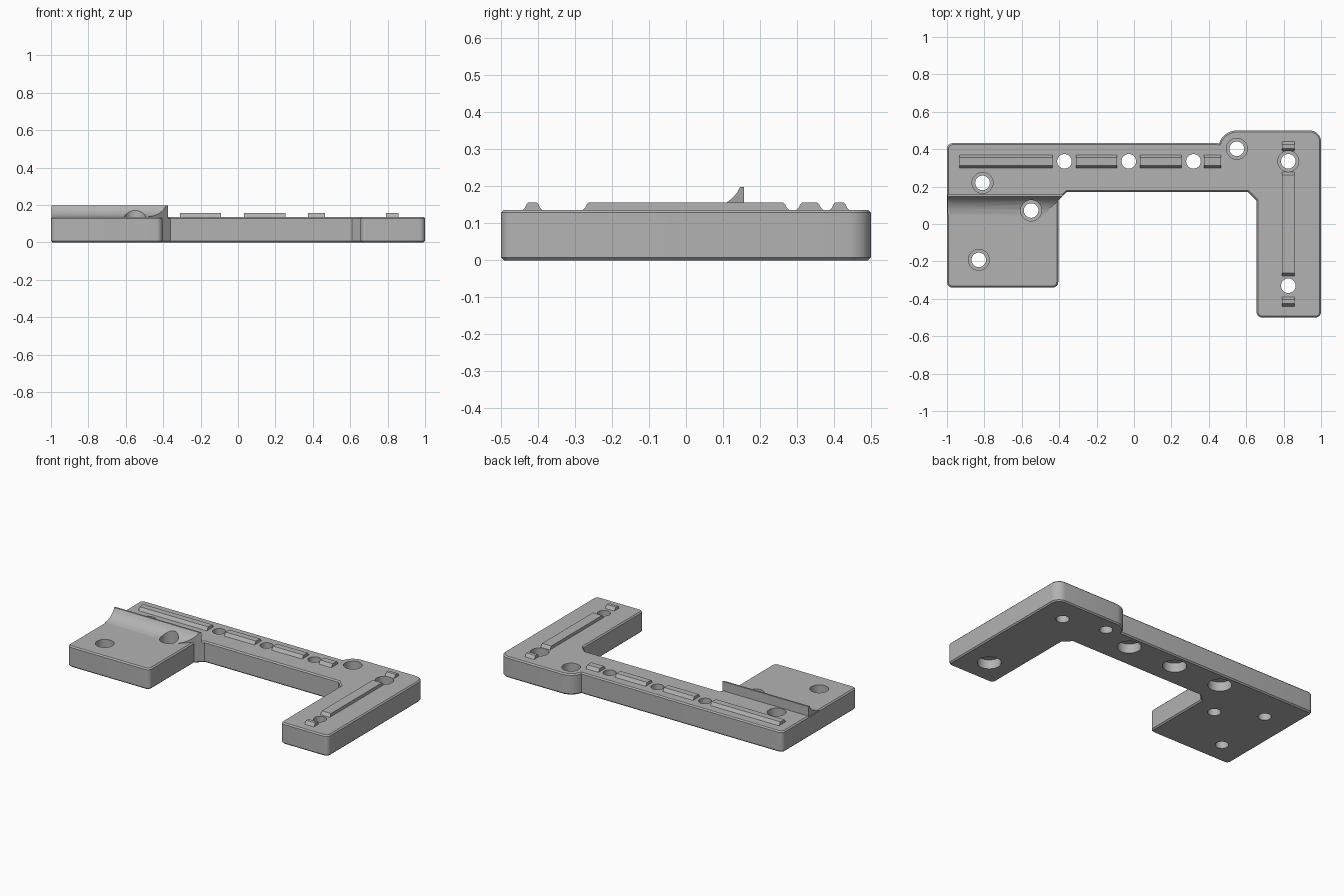
import bpy, bmesh
from math import cos, sin, pi, radians
from mathutils import Vector

if "Cube" in bpy.data.objects:
    bpy.data.objects.remove(bpy.data.objects["Cube"], do_unlink=True)

TOP = 0.137
grey = bpy.data.materials.new("plain grey")
grey.use_nodes = True
grey.diffuse_color = (0.45, 0.45, 0.45, 1)
grey.node_tree.nodes["Principled BSDF"].inputs["Base Color"].default_value = (0.45, 0.45, 0.45, 1)


def finish(bm, name):
    bmesh.ops.recalc_face_normals(bm, faces=bm.faces)
    mesh = bpy.data.meshes.new(name)
    bm.to_mesh(mesh)
    bm.free()
    mesh.materials.append(grey)
    ob = bpy.data.objects.new(name, mesh)
    bpy.context.collection.objects.link(ob)
    return ob


def rounded(corners, steps=8):
    """Outline points with each (x, y, radius) corner rounded by an arc."""
    pts = []
    for i, (x, y, r) in enumerate(corners):
        p = Vector((x, y))
        if r == 0:
            pts.append(p)
            continue
        a = (Vector(corners[i - 1][:2]) - p).normalized()
        b = (Vector(corners[(i + 1) % len(corners)][:2]) - p).normalized()
        for k in range(steps + 1):
            t = k / steps * pi / 2
            pts.append(p + a * r * (1 - sin(t)) + b * r * (1 - cos(t)))
    return pts


def prism(points, offset):
    bm = bmesh.new()
    face = bm.faces.new([bm.verts.new(p) for p in points])
    ext = bmesh.ops.extrude_face_region(bm, geom=[face])
    moved = [g for g in ext["geom"] if isinstance(g, bmesh.types.BMVert)]
    bmesh.ops.translate(bm, verts=moved, vec=offset)
    return bm


# Plate: wide block on one side, long bar, arm with a rounded lobe on the other
lobe = [(0.55 + 0.1 * cos(radians(d)), 0.4 + 0.1 * sin(radians(d)), 0)
        for d in range(90, 163, 8)]
outline = rounded([
    (-1, -0.34, 0.03), (-0.405, -0.34, 0.03), (-0.405, 0.125, 0), (-0.36, 0.17, 0),
    (0.61, 0.17, 0), (0.655, 0.125, 0), (0.655, -0.5, 0.03), (1, -0.5, 0.03),
    (1, 0.5, 0.06), *lobe, (0.445, 0.432, 0), (-1, 0.432, 0.03)])
bm = prism([p.to_3d() for p in outline], (0, 0, TOP))
rims = [e for e in bm.edges if abs(e.verts[0].co.z - e.verts[1].co.z) < 0.001]
bmesh.ops.recalc_face_normals(bm, faces=bm.faces)
bmesh.ops.bevel(bm, geom=rims, offset=0.008, segments=1, affect='EDGES', clamp_overlap=True)
plate = finish(bm, "base_plate")

# Concave ridge across the block, cut off flush with the diagonal corner
profile = [(0.05, 0.12), (0.05, 0.137), (0.08, 0.142), (0.105, 0.153), (0.125, 0.168),
           (0.138, 0.183), (0.146, 0.198), (0.157, 0.198), (0.157, 0.12)]
bm = prism([(-0.998, y, z) for y, z in profile], (0.7, 0, 0))
cut = bmesh.ops.bisect_plane(bm, geom=bm.verts[:] + bm.edges[:] + bm.faces[:],
                             plane_co=(-0.405, 0.125, 0), plane_no=(1, -1, 0), clear_outer=True)
bmesh.ops.holes_fill(bm, edges=[g for g in cut["geom_cut"] if isinstance(g, bmesh.types.BMEdge)])
ridge = finish(bm, "curved_ridge")

# Stepped screw holes: some widened from above, the rest from below
wide_top = [(-0.81, 0.22), (-0.55, 0.072), (-0.83, -0.192), (0.55, 0.402), (0.825, 0.335)]
wide_bottom = [(-0.372, 0.335), (-0.028, 0.335), (0.318, 0.335), (0.825, -0.33)]
bm = bmesh.new()


def stepped_hole(centre, steps, sides=32):
    rings = [[bm.verts.new((centre[0] + r * cos(2 * pi * k / sides),
                            centre[1] + r * sin(2 * pi * k / sides), z)) for k in range(sides)]
             for r, z in steps]
    for low, high in zip(rings, rings[1:]):
        for k in range(sides):
            n = (k + 1) % sides
            bm.faces.new((low[k], low[n], high[n], high[k]))
    bm.faces.new(rings[0])
    bm.faces.new(rings[-1])


for c in wide_top:
    stepped_hole(c, [(0.039, -0.1), (0.039, 0.06), (0.056, 0.06), (0.056, 0.3)])
for c in wide_bottom:
    stepped_hole(c, [(0.07, -0.1), (0.07, 0.06), (0.039, 0.06), (0.039, 0.3)])
cutter = finish(bm, "hole_cutter")
cutter.hide_render = True
for ob in (plate, ridge):
    mod = ob.modifiers.new("holes", 'BOOLEAN')
    mod.operation, mod.solver, mod.object = 'DIFFERENCE', 'EXACT', cutter
    bpy.context.view_layer.objects.active = ob
    bpy.ops.object.modifier_apply(modifier=mod.name)
bpy.data.objects.remove(cutter, do_unlink=True)


# Raised strips between the holes, with sides flaring into the plate
def strip(name, x0, x1, y0, y1):
    flare = [(0.008, TOP - 0.01), (0.008, TOP), (0.002, 0.143), (-0.002, 0.152), (-0.007, 0.157)]
    section = [(y0 - f, z) for f, z in flare] + [(y1 + f, z) for f, z in reversed(flare)]
    return finish(prism([(x0, y, z) for y, z in section], (x1 - x0, 0, 0)), name)


strips = [strip(f"bar_strip_{i + 1}", a, b, 0.307, 0.362) for i, (a, b) in enumerate(
    [(-0.932, -0.435), (-0.31, -0.09), (0.033, 0.255), (0.375, 0.466)])]
strips += [strip(f"arm_strip_{i + 1}", 0.791, 0.858, a, b) for i, (a, b) in enumerate(
    [(-0.433, -0.397), (-0.27, 0.27), (0.397, 0.433)])]

# Smooth the curved walls, keep the crisp edges
bpy.ops.object.select_all(action='DESELECT')
for ob in [plate, ridge] + strips:
    ob.select_set(True)
bpy.context.view_layer.objects.active = plate
bpy.ops.object.shade_smooth_by_angle(angle=radians(30))
